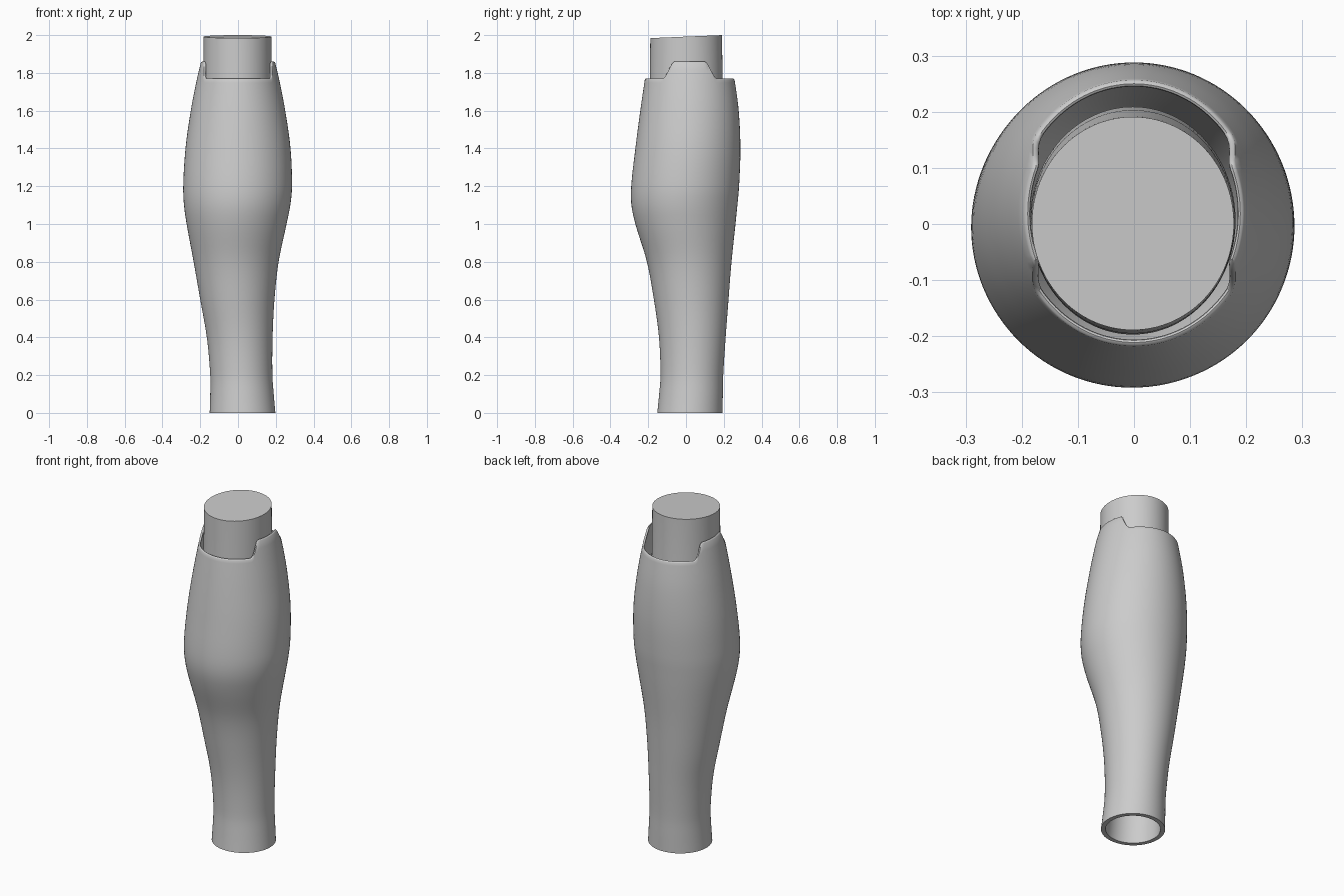
import bpy
import bmesh
import math

cube = bpy.data.objects.get("Cube")
if cube:
    bpy.data.objects.remove(cube, do_unlink=True)

SIDES = 128

# Outline of the shell: height, right edge, left edge, front edge, back edge
OUTLINE = [
    (0, -.15, .198, -.152, .193),
    (.1, -.147, .189, -.142, .195),
    (.2, -.147, .182, -.135, .197),
    (.4, -.165, .183, -.143, .21),
    (.6, -.2, .193, -.17, .225),
    (.8, -.235, .215, -.207, .241),
    (1, -.272, .257, -.268, .262),
    (1.1, -.286, .277, -.289, .272),
    (1.2, -.29, .286, -.29, .281),
    (1.4, -.278, .278, -.268, .288),
    (1.6, -.25, .25, -.242, .279),
    (1.77, -.217, .217, -.217, .256),
    (1.87, -.193, .193, -.2, .237),
]


def make_material(name, value):
    mat = bpy.data.materials.new(name)
    mat.use_nodes = True
    color = (value, value, value, 1)
    mat.diffuse_color = color
    mat.node_tree.nodes["Principled BSDF"].inputs["Base Color"].default_value = color
    return mat


def slope(i, k):
    a, b = OUTLINE[max(i - 1, 0)], OUTLINE[min(i + 1, len(OUTLINE) - 1)]
    return (b[k] - a[k]) / (b[0] - a[0])


def edges_at(z):
    """Smoothly interpolated outline at a height."""
    i = max(j for j in range(len(OUTLINE) - 1) if OUTLINE[j][0] <= max(z, 0))
    a, b = OUTLINE[i], OUTLINE[i + 1]
    h = b[0] - a[0]
    t = (z - a[0]) / h
    ease = t * t * (3 - 2 * t)
    return [a[k] + (b[k] - a[k]) * ease
            + h * t * (1 - t) * (slope(i, k) * (1 - t) - slope(i + 1, k) * t)
            for k in range(1, 5)]


def shell_point(angle, z, inset=0):
    x0, x1, y0, y1 = edges_at(z)
    return ((x0 + x1) / 2 + ((x1 - x0) / 2 - inset) * math.cos(angle),
            (y0 + y1) / 2 + ((y1 - y0) / 2 - inset) * math.sin(angle), z)


def rim_height(angle):
    """Low at front and back, with a raised tab on each side."""
    y = shell_point(angle, 1.8)[1]
    t = min(max((.115 - abs(y - .02)) / .055 + .5, 0), 1)
    return 1.77 + .09 * t * t * (3 - 2 * t)


def loft(name, rings, mat, close_loop=False, caps=False):
    """Skin a list of rings, each a function from angle to point."""
    bm = bmesh.new()
    rows = [[bm.verts.new(ring(math.tau * i / SIDES)) for i in range(SIDES)]
            for ring in rings]
    pairs = list(zip(rows, rows[1:]))
    if close_loop:
        pairs.append((rows[-1], rows[0]))
    for low, high in pairs:
        for i in range(SIDES):
            j = (i + 1) % SIDES
            bm.faces.new((low[i], low[j], high[j], high[i]))
    if caps:
        bm.faces.new(rows[0][::-1])
        bm.faces.new(rows[-1])
    bmesh.ops.recalc_face_normals(bm, faces=bm.faces)
    mesh = bpy.data.meshes.new(name)
    bm.to_mesh(mesh)
    bm.free()
    mesh.materials.append(mat)
    obj = bpy.data.objects.new(name, mesh)
    bpy.context.collection.objects.link(obj)
    bpy.ops.object.select_all(action="DESELECT")
    obj.select_set(True)
    bpy.context.view_layer.objects.active = obj
    bpy.ops.object.shade_smooth_by_angle(angle=math.radians(40))
    return obj


def level_ring(z, inset):
    return lambda a: shell_point(a, z, inset)


def rim_ring(part, inset, drop=0):
    """Ring between the body top and the shaped rim."""
    return lambda a: shell_point(
        a, BODY_TOP + (rim_height(a) - drop - BODY_TOP) * part, inset)


BODY_TOP = 1.7
ROWS = 52
gray = make_material("plain gray", .6)

# Calf shell: outer wall up, rounded rim, inner wall back down
levels = [BODY_TOP * i / ROWS for i in range(ROWS + 1)]
parts = [.25, .5, .75]
rings = [level_ring(z, 0) for z in levels]
rings += [rim_ring(p, 0, .006) for p in parts + [1]]
rings += [rim_ring(1, .002, .002), rim_ring(1, .006), rim_ring(1, .01, .002)]
rings += [rim_ring(p, .012, .006) for p in [1] + parts[::-1]]
rings += [level_ring(z, .012 + .013 * (1 - z / BODY_TOP)) for z in levels[::-1]]
loft("calf_shell", rings, gray, close_loop=True)


# Inner post: slightly flared below, with a tilted flat top
def post_ring(z, radius_x, radius_y, center_y, tilt=0):
    return lambda a: (radius_x * math.cos(a) - .002,
                      center_y + radius_y * math.sin(a),
                      z + tilt * math.sin(a))


loft("inner_post", [
    post_ring(1.3, .183, .203, .006),
    post_ring(1.6, .182, .199, .004),
    post_ring(1.77, .181, .192, .001),
    post_ring(1.992, .18, .19, .001, .008),
], gray, caps=True)
